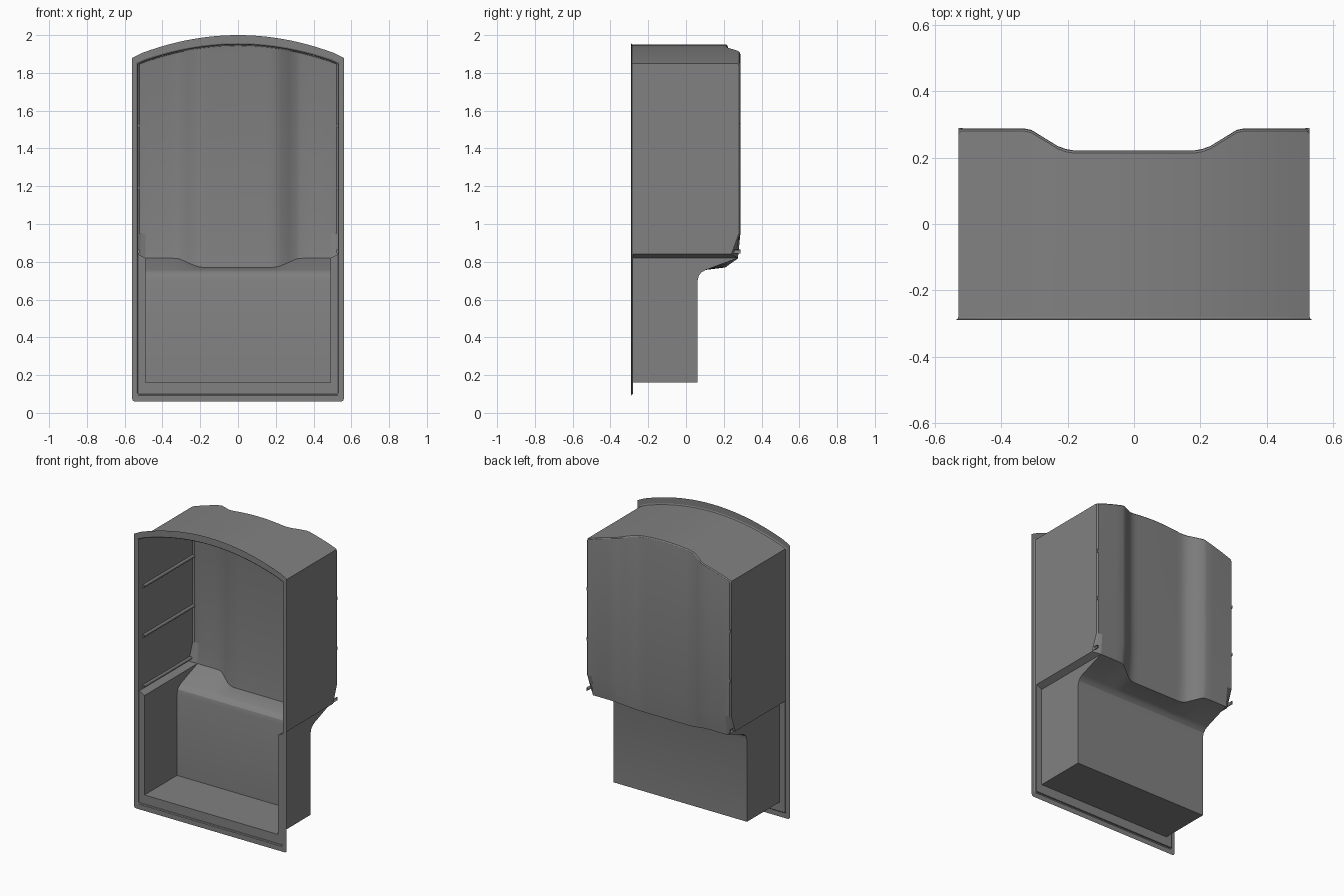
import bpy, bmesh, math

cube = bpy.data.objects.get("Cube")
if cube:
    bpy.data.objects.remove(cube, do_unlink=True)

grey = bpy.data.materials.new("mid grey plastic")
grey.use_nodes = True
GREY = (0.22, 0.22, 0.22, 1)
grey.diffuse_color = GREY
grey.node_tree.nodes["Principled BSDF"].inputs["Base Color"].default_value = GREY

FRONT, LIP = -0.29, -0.28     # flange plane and cavity mouth
SIDE, BOX = 0.53, 0.49        # half widths of upper and lower cavity


def finish(bm, name, smooth=True):
    bmesh.ops.remove_doubles(bm, verts=bm.verts, dist=0.0004)
    bmesh.ops.recalc_face_normals(bm, faces=bm.faces)
    me = bpy.data.meshes.new(name)
    bm.to_mesh(me)
    bm.free()
    ob = bpy.data.objects.new(name, me)
    bpy.context.collection.objects.link(ob)
    me.materials.append(grey)
    if smooth:
        bpy.ops.object.select_all(action='DESELECT')
        ob.select_set(True)
        bpy.context.view_layer.objects.active = ob
        bpy.ops.object.shade_smooth_by_angle(angle=math.radians(25))
    return ob


def face(bm, pts):
    bm.faces.new([bm.verts.new(p) for p in pts])


def strip(bm, a, b):
    for i in range(len(a) - 1):
        face(bm, [a[i], a[i + 1], b[i + 1], b[i]])


def lookup(x, table):
    x = abs(x)
    for (x0, v0), (x1, v1) in zip(table, table[1:]):
        if x <= x1:
            return v0 + (v1 - v0) * (x - x0) / (x1 - x0)
    return table[-1][1]


# Back wall depth, step height and roof height across the width
BACK = [(0, .222), (.18, .222), (.205, .226), (.23, .235), (.31, .284),
        (.33, .288), (.522, .288), (.53, .28)]
STEP = [(0, .77), (.19, .77), (.22, .776), (.31, .815), (.34, .82),
        (.49, .82), (.53, .84)]


def roof(x):
    return 1.95 - 0.356 * x * x


def section(x):
    """Side profile of the liner at x: roof, back wall, step, lower box."""
    y, z, t = lookup(x, BACK), lookup(x, STEP), roof(x)
    foot = y - .013 if abs(x) <= BOX else .275 - (abs(x) - BOX) / .04 * .035
    pts = [(LIP, t), (y - .008, t), (y - .002, t - .006), (y, t - .016),
           (y, .95), (foot, z)]
    if abs(x) <= BOX:
        pts += [(.105, .757), (.083, .745), (.068, .728), (.061, .70),
                (.06, .16), (LIP, .16)]
    return [(x, *p) for p in pts]


# Liner: lofted across the width, then closed at the sides
half = [.05, .1, .15, .18, .205, .23, .27, .31, .33, .38, .44, .49, .51, .522, .53]
xs = [-x for x in reversed(half)] + [0] + half
bm = bmesh.new()
for x0, x1 in zip(xs, xs[1:]):
    a, b = section(x0), section(x1)
    n = min(len(a), len(b))
    strip(bm, a[:n], b[:n])
    if n == 6:                               # sloping side ledge
        face(bm, [a[5], b[5], (x1, LIP, b[5][2]), (x0, LIP, a[5][2])])
for s in (-1, 1):
    face(bm, section(s * SIDE) + [(s * SIDE, LIP, .84)])
    low = section(s * BOX)[5:]
    face(bm, low + [(s * BOX, LIP, .82)])
finish(bm, "liner_shell")

# Narrow border around the mouth of the lower box
bm = bmesh.new()
rim = [(-SIDE, LIP, .84), (-SIDE, LIP, .10), (SIDE, LIP, .10), (SIDE, LIP, .84)]
mouth = [(-BOX, LIP, .82), (-BOX, LIP, .16), (BOX, LIP, .16), (BOX, LIP, .82)]
strip(bm, rim, mouth)
finish(bm, "lower_border", False)


def outline(w, bottom, crown, drop, r, y):
    """Closed door-frame outline with an arched top and rounded corners."""
    pts = []
    for s in (-1, 1):
        arc = [math.pi / 2 * i / 4 for i in range(5)]
        if s == 1:
            arc.reverse()
        pts += [(s * (w - r + r * math.cos(a)), y, bottom + r - r * math.sin(a))
                for a in arc]
    for i in range(25):
        u = 1 - i / 12
        z = crown - drop * u * u
        if abs(u) == 1:
            z -= r * .4
        pts.append((w * u, y, z))
    return pts + pts[:1]


# Flat front flange and its flared lip into the cavity
bm = bmesh.new()
outer = outline(.56, .06, 2.0, .115, .015, FRONT)
inner = outline(.54, .093, 1.957, .10, .012, FRONT)
neck = outline(.532, .098, 1.951, .10, .008, -.286)
throat = outline(.53, .10, 1.95, .10, .002, LIP)
for a, b in ((outer, inner), (inner, neck), (neck, throat)):
    strip(bm, a, b)
finish(bm, "front_flange")

# Half-round shelf rails on the inner side walls
for s, side in ((-1, "right"), (1, "left")):
    for level, z in enumerate((.855, 1.19, 1.52), 1):
        bm = bmesh.new()
        prof = [(s * (SIDE - .001 - .011 * math.sin(math.pi * i / 8)),
                 z + .011 * math.cos(math.pi * i / 8)) for i in range(9)]
        a = [(x, -.24, h) for x, h in prof]
        b = [(x, .289, h) for x, h in prof]
        strip(bm, a, b)
        face(bm, a)
        face(bm, b)
        finish(bm, f"shelf_rail_{side}_{level}")
